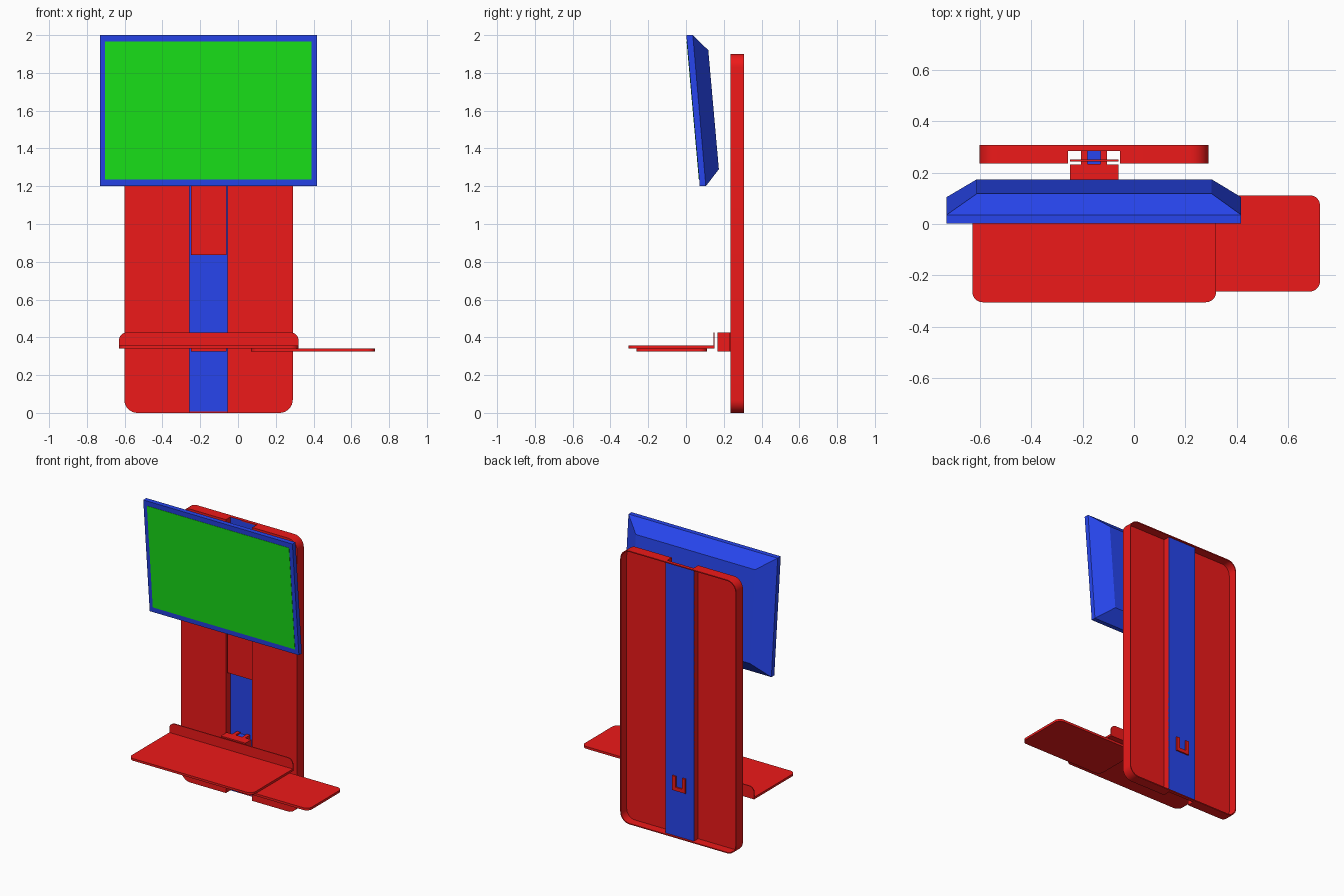
import bpy, bmesh, math
from mathutils import Vector

if "Cube" in bpy.data.objects:
    bpy.data.objects.remove(bpy.data.objects["Cube"])


def material(name, rgb):
    m = bpy.data.materials.new(name)
    m.diffuse_color = (*rgb, 1)
    m.use_nodes = True
    m.node_tree.nodes["Principled BSDF"].inputs["Base Color"].default_value = m.diffuse_color
    return m


RED = material("red", (0.85, 0.01, 0.01))
BLUE = material("blue", (0.02, 0.06, 0.85))
GREEN = material("green", (0.01, 0.8, 0.01))


def make(name, bm, mat, smooth=False):
    bmesh.ops.recalc_face_normals(bm, faces=bm.faces)
    me = bpy.data.meshes.new(name)
    bm.to_mesh(me)
    bm.free()
    ob = bpy.data.objects.new(name, me)
    bpy.context.collection.objects.link(ob)
    me.materials.append(mat)
    if smooth:
        bpy.ops.object.select_all(action='DESELECT')
        ob.select_set(True)
        bpy.context.view_layer.objects.active = ob
        bpy.ops.object.shade_smooth_by_angle(angle=math.radians(30))
    return ob


def rounded(a0, a1, b0, b1, radii, n=8):
    """Rectangle outline; radii for corners (low,low) (high,low) (high,high) (low,high)."""
    pts = []
    corners = ((a0, b0, 1, 1), (a1, b0, -1, 1), (a1, b1, -1, -1), (a0, b1, 1, -1))
    for k, ((a, b, sa, sb), r) in enumerate(zip(corners, radii)):
        if r == 0:
            pts.append((a, b))
            continue
        for i in range(n + 1):
            t = math.pi + k * math.pi / 2 + i / n * math.pi / 2
            pts.append((a + sa * r + r * math.cos(t), b + sb * r + r * math.sin(t)))
    return pts


def extrude(name, pts, axis, lo, hi, mat, smooth=False):
    """Extrude an outline along y or z."""
    bm = bmesh.new()
    loops = [[bm.verts.new((a, t, b) if axis == 'y' else (a, b, t)) for a, b in pts]
             for t in (lo, hi)]
    bm.faces.new(loops[0])
    bm.faces.new(loops[1])
    for i in range(len(pts)):
        j = (i + 1) % len(pts)
        bm.faces.new((loops[0][i], loops[0][j], loops[1][j], loops[1][i]))
    return make(name, bm, mat, smooth)


def box(name, x, y, z, mat):
    return extrude(name, rounded(*x, *y, (0,) * 4), 'z', *z, mat)


def cut(ob, cutter):
    cutter.hide_render = True
    m = ob.modifiers.new("cut", 'BOOLEAN')
    m.operation, m.solver, m.object = 'DIFFERENCE', 'EXACT', cutter
    bpy.context.view_layer.objects.active = ob
    bpy.ops.object.modifier_apply(modifier=m.name)
    bpy.data.objects.remove(cutter)


# Back panel: thin shell open at the back, with a full-height slot
panel = extrude("back_panel", rounded(-.602, .29, 0, 1.9, (.07,) * 4), 'y', .235, .308, RED)
cut(panel, extrude("recess", rounded(-.595, .283, .007, 1.893, (.063,) * 4), 'y', .247, .4, RED))
cut(panel, box("slot", (-.258, -.055), (.2, .285), (-.1, 2), RED))
bpy.ops.object.select_all(action='DESELECT')
panel.select_set(True)
bpy.context.view_layer.objects.active = panel
bpy.ops.object.shade_smooth_by_angle(angle=math.radians(30))

# Channel behind the slot
for side, x in (("left", (-.266, -.258)), ("right", (-.055, -.047))):
    box("channel_wall_" + side, x, (.236, .292), (.003, 1.897), RED)
channel = box("channel_back", (-.266, -.047), (.285, .294), (.001, 1.899), BLUE)

# Sliding plate behind the screen
box("sliding_plate", (-.25, -.06), (.243, .252), (.835, 1.75), RED)

# Shelf bracket with a square tube reaching through the channel
box("bracket_block", (-.25, -.06), (.168, .232), (.325, .425), RED)
tube = box("bracket_tube", (-.207, -.106), (.228, .304), (.325, .425), RED)
cut(tube, box("tube_hole", (-.182, -.131), (.233, .4), (.35, .5), RED))
box("tube_core", (-.182, -.131), (.233, .29), (.345, .415), BLUE)

# Shelf with raised rear lip, and slide-out tray below it
extrude("shelf", rounded(-.63, .32, -.305, .15, (.04, .04, 0, 0)), 'z', .341, .356, RED, True)
extrude("shelf_lip", rounded(-.63, .32, .341, .425, (0, 0, .04, .04)), 'y', .145, .152, RED, True)
extrude("side_tray", rounded(.07, .725, -.263, .112, (.04,) * 4), 'z', .325, .341, RED, True)

# Tilted screen housing: edge band, then taper to a smaller back
bm = bmesh.new()
sections = (  # x low, x high, bottom (y, z), top (y, z)
    (-.73, .417, (.073, 1.2), (.002, 2)),
    (-.73, .417, (.105, 1.2), (.036, 2)),
    (-.613, .303, (.174, 1.29), (.118, 1.92)))
rings = []
for x0, x1, (yb, zb), (yt, zt) in sections:
    rings.append([bm.verts.new(p) for p in
                  ((x0, yb, zb), (x1, yb, zb), (x1, yt, zt), (x0, yt, zt))])
for a, b in zip(rings, rings[1:]):
    for i in range(4):
        j = (i + 1) % 4
        bm.faces.new((a[i], a[j], b[j], b[i]))
bm.faces.new(rings[0])
bm.faces.new(rings[-1])
make("screen_housing", bm, BLUE)

# Display face, just proud of the housing front
bm = bmesh.new()
quad = []
for x, z in ((-.703, 1.235), (.39, 1.235), (.39, 1.965), (-.703, 1.965)):
    y = .073 + (z - 1.2) / .8 * (.002 - .073)
    quad.append(bm.verts.new(Vector((x, y - .002, z))))
face = bm.faces.new(quad)
ext = bmesh.ops.extrude_face_region(bm, geom=[face])
bmesh.ops.translate(bm, vec=(0, .004, 0),
                    verts=[v for v in ext["geom"] if isinstance(v, bmesh.types.BMVert)])
make("display", bm, GREEN)
